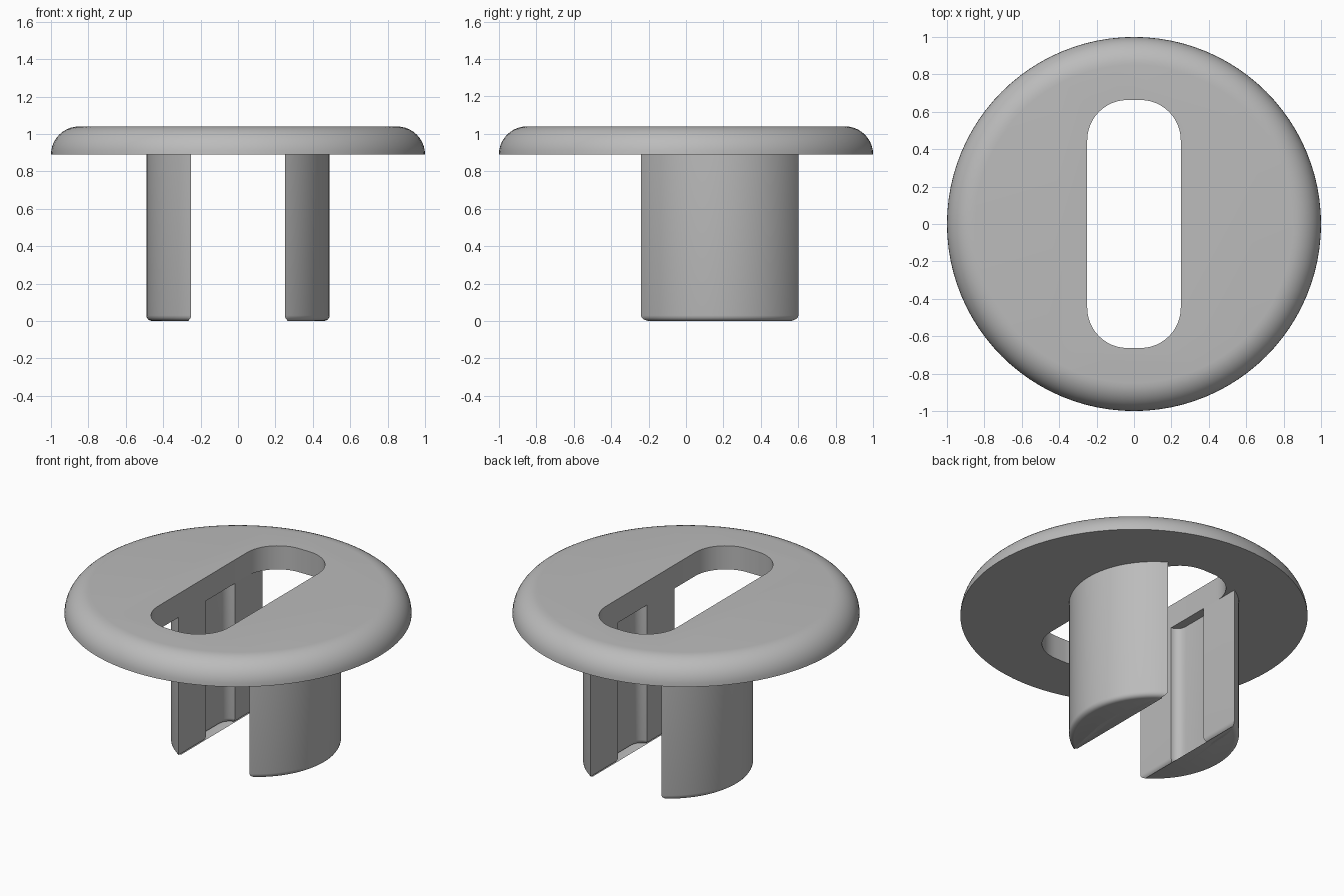
import bpy, bmesh
from math import sin, cos, pi, atan2, radians

cube = bpy.data.objects.get("Cube")
if cube:
    bpy.data.objects.remove(cube, do_unlink=True)

# Key sizes
PLATE_BOTTOM, PLATE_TOP = 0.89, 1.04
SLOT_HALF, SLOT_END, SLOT_ROUND = 0.25, 0.663, 0.215
LEG_RADIUS, LEG_Y = 0.49, 0.18
GROOVE_HALF, GROOVE_DEPTH, GROOVE_ROUND = 0.145, 0.056, 0.065
FILLET = 0.03

grey = bpy.data.materials.new("grey_plastic")
grey.use_nodes = True
grey.diffuse_color = (0.5, 0.5, 0.5, 1)
grey.node_tree.nodes["Principled BSDF"].inputs["Base Color"].default_value = grey.diffuse_color


def arc(cx, cy, rx, ry, start, end, steps):
    """Points along an elliptical arc."""
    angles = [start + (end - start) * i / steps for i in range(steps + 1)]
    return [(cx + rx * cos(a), cy + ry * sin(a)) for a in angles]


def finish(name, bm):
    bmesh.ops.recalc_face_normals(bm, faces=bm.faces)
    mesh = bpy.data.meshes.new(name)
    bm.to_mesh(mesh)
    bm.free()
    mesh.materials.append(grey)
    obj = bpy.data.objects.new(name, mesh)
    bpy.context.collection.objects.link(obj)
    return obj


def select_only(obj):
    bpy.ops.object.select_all(action='DESELECT')
    obj.select_set(True)
    bpy.context.view_layer.objects.active = obj


def prism(outline, low, high):
    """Extrude a flat outline from low to high."""
    bm = bmesh.new()
    base = bm.faces.new([bm.verts.new((x, y, low)) for x, y in outline])
    top = bmesh.ops.extrude_face_region(bm, geom=[base])["geom"]
    moved = [v for v in top if isinstance(v, bmesh.types.BMVert)]
    bmesh.ops.translate(bm, verts=moved, vec=(0, 0, high - low))
    return bm


# Round plate with a quarter-round rim
bm = bmesh.new()
height = PLATE_TOP - PLATE_BOTTOM
rim = arc(1 - height, PLATE_BOTTOM, height, height, 0, pi / 2, 10)
rings = [[bm.verts.new((r * cos(2 * pi * i / 96), r * sin(2 * pi * i / 96), z))
          for i in range(96)] for r, z in rim]
for low, high in zip(rings, rings[1:]):
    for i in range(96):
        j = (i + 1) % 96
        bm.faces.new((low[i], low[j], high[j], high[i]))
bm.faces.new(rings[0])
bm.faces.new(rings[-1])
plate = finish("plate", bm)

# Rounded slot cut through the plate
sx, sy = SLOT_HALF - SLOT_ROUND, SLOT_END - SLOT_ROUND
slot = []
for k, (mx, my) in enumerate([(1, 1), (-1, 1), (-1, -1), (1, -1)]):
    slot += arc(mx * sx, my * sy, SLOT_ROUND, SLOT_ROUND, k * pi / 2, (k + 1) * pi / 2, 12)
cutter = finish("slot_cutter", prism(slot, PLATE_BOTTOM - 0.2, PLATE_TOP + 0.2))
cutter.hide_render = True
cut = plate.modifiers.new("slot", 'BOOLEAN')
cut.operation = 'DIFFERENCE'
cut.solver = 'EXACT'
cut.object = cutter
select_only(plate)
bpy.ops.object.modifier_apply(modifier=cut.name)
bpy.data.objects.remove(cutter, do_unlink=True)

# Leg section: circle segment with a shallow groove in its flat inner face
chord = (LEG_RADIUS ** 2 - SLOT_HALF ** 2) ** 0.5
span = atan2(chord, SLOT_HALF)
section = arc(0, 0, LEG_RADIUS, LEG_RADIUS, -span, span, 32)
inner = GROOVE_HALF - GROOVE_ROUND
section += arc(SLOT_HALF, inner, GROOVE_DEPTH, GROOVE_ROUND, pi / 2, 0, 6)
section += arc(SLOT_HALF, -inner, GROOVE_DEPTH, GROOVE_ROUND, 0, -pi / 2, 6)


def make_leg(name, side):
    outline = [(side * x, side * y + LEG_Y) for x, y in section]
    bm = prism(outline, 0, PLATE_BOTTOM)
    foot = [e for e in bm.edges if all(v.co.z < 0.001 for v in e.verts)]
    bmesh.ops.bevel(bm, geom=foot, offset=FILLET, offset_type='OFFSET', segments=4,
                    profile=0.5, affect='EDGES', clamp_overlap=False)
    return finish(name, bm)


parts = [plate, make_leg("left_leg", 1), make_leg("right_leg", -1)]

# Smooth curved faces, keep the hard edges
for obj in parts:
    select_only(obj)
    bpy.ops.object.shade_smooth_by_angle(angle=radians(32))
